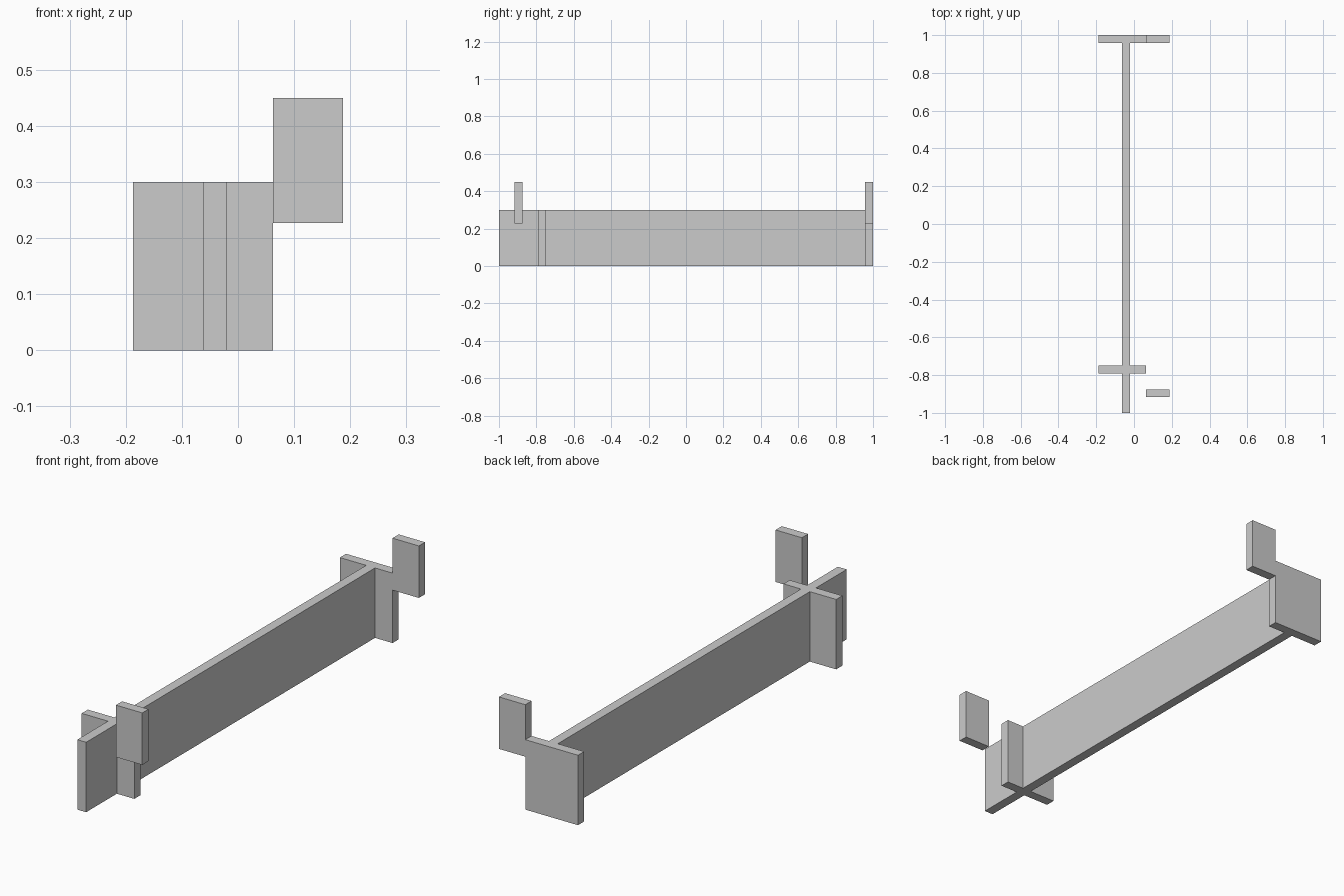
import bpy, bmesh
from mathutils import Vector

if "Cube" in bpy.data.objects:
    bpy.data.objects.remove(bpy.data.objects["Cube"])

# Shared dimensions
T = 0.042                      # board thickness
H = 0.30                       # board height
BX0, BX1 = -0.0625, -0.0205    # long board sides
PX0, PX1 = -0.1875, 0.0625     # cross plate ends
TX1 = 0.1875                   # outer edge of tabs
TZ0, TZ1 = 0.227, 0.45         # tab bottom and top
CY = -0.792                    # front face of cross plate
TY = -0.917                    # front face of loose tab
BY = 1.0 - T                   # front face of end plate


def extrude(name, points, direction):
    """Solid made by sweeping a closed 3D outline along a vector."""
    bm = bmesh.new()
    face = bm.faces.new([bm.verts.new(p) for p in points])
    swept = bmesh.ops.extrude_face_region(bm, geom=[face])["geom"]
    verts = [g for g in swept if isinstance(g, bmesh.types.BMVert)]
    bmesh.ops.translate(bm, verts=verts, vec=Vector(direction))
    bmesh.ops.recalc_face_normals(bm, faces=bm.faces)
    mesh = bpy.data.meshes.new(name)
    bm.to_mesh(mesh)
    bm.free()
    obj = bpy.data.objects.new(name, mesh)
    bpy.context.collection.objects.link(obj)
    return obj


# Long board with its crossing plate, as one plan outline
plan = [(BX0, -1), (BX1, -1), (BX1, CY), (PX1, CY), (PX1, CY + T), (BX1, CY + T),
        (BX1, BY), (BX0, BY), (BX0, CY + T), (PX0, CY + T), (PX0, CY), (BX0, CY)]
extrude("long_board_with_cross_plate", [(x, y, 0) for x, y in plan], (0, 0, H))

# End plate with its raised tab, as one front outline
front = [(PX0, 0), (PX1, 0), (PX1, TZ0), (TX1, TZ0), (TX1, TZ1),
         (PX1, TZ1), (PX1, H), (PX0, H)]
extrude("end_plate_with_tab", [(x, BY, z) for x, z in front], (0, T, 0))

# Detached tab near the front
tab = [(PX1, TZ0), (TX1, TZ0), (TX1, TZ1), (PX1, TZ1)]
extrude("front_tab", [(x, TY, z) for x, z in tab], (0, T, 0))
